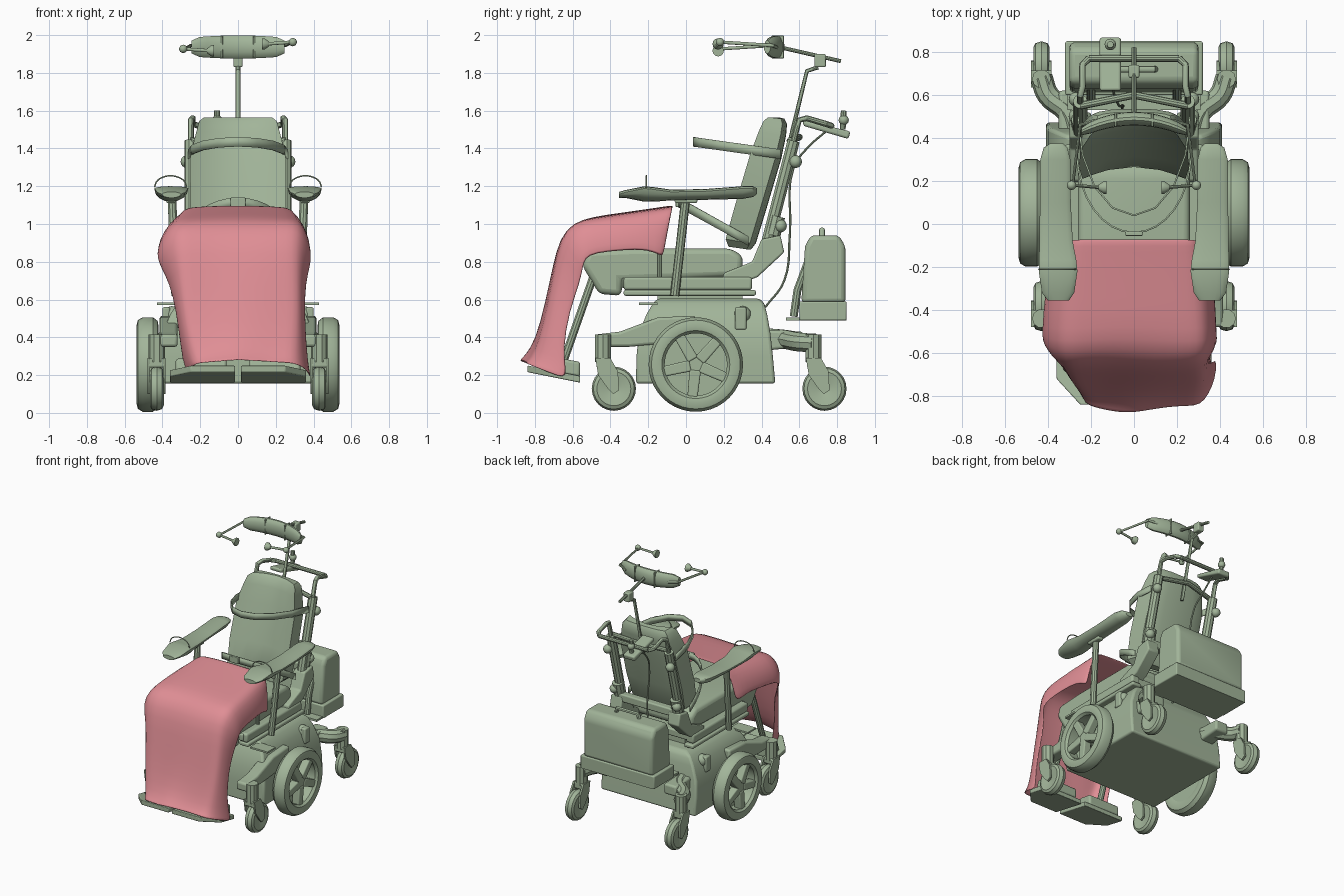
import bpy, bmesh, math
from math import sin, cos, pi


def material(name, rgb):
    m = bpy.data.materials.new(name)
    m.diffuse_color = (*rgb, 1)
    return m


GREEN = material("sage_green", (0.36, 0.46, 0.32))
PINK = material("blanket_pink", (0.74, 0.27, 0.30))


def finish(ob, angle=35):
    bpy.ops.object.select_all(action='DESELECT')
    ob.select_set(True)
    bpy.context.view_layer.objects.active = ob
    if ob.type == 'CURVE':
        bpy.ops.object.convert(target='MESH')
        ob = bpy.context.object
    bpy.ops.object.shade_smooth_by_angle(angle=math.radians(angle))
    return ob


def mesh(name, verts, faces, mat=GREEN, bevel=0, solid=0, subsurf=0):
    bm = bmesh.new()
    vs = [bm.verts.new(v) for v in verts]
    for f in faces:
        bm.faces.new([vs[i] for i in f])
    bmesh.ops.recalc_face_normals(bm, faces=bm.faces)
    me = bpy.data.meshes.new(name)
    bm.to_mesh(me)
    bm.free()
    me.materials.append(mat)
    ob = bpy.data.objects.new(name, me)
    bpy.context.collection.objects.link(ob)
    finish(ob, 80 if subsurf else 35)
    if solid:
        mod = ob.modifiers.new("thickness", 'SOLIDIFY')
        mod.thickness, mod.offset = solid, 0
    if bevel:
        mod = ob.modifiers.new("bevel", 'BEVEL')
        mod.width, mod.segments = bevel, 3
    if subsurf:
        ob.modifiers.new("smooth", 'SUBSURF').levels = subsurf
        ob.modifiers["smooth"].render_levels = subsurf
    return ob


def loft(name, rings, wrap=False, closed=True, cap=True, **kw):
    n, k = len(rings[0]), len(rings)
    faces = [(i * n + j, i * n + (j + 1) % n, (i + 1) % k * n + (j + 1) % n, (i + 1) % k * n + j)
             for i in range(k if wrap else k - 1) for j in range(n if closed else n - 1)]
    if cap and closed and not wrap:
        faces += [tuple(range(n)), tuple(range((k - 1) * n, k * n))]
    return mesh(name, [p for r in rings for p in r], faces, **kw)


def extrude(name, yz, x0, x1, **kw):
    return loft(name, [[(x, y, z) for y, z in yz] for x in (x0, x1)], **kw)


def box(name, x, y, z, **kw):
    return extrude(name, [(y[0], z[0]), (y[1], z[0]), (y[1], z[1]), (y[0], z[1])], *x, **kw)


def tube(name, pts, r, smooth=False):
    cu = bpy.data.curves.new(name, 'CURVE')
    cu.dimensions = '3D'
    cu.bevel_depth, cu.bevel_resolution, cu.use_fill_caps = r, 3, True
    cu.resolution_u = 5
    sp = cu.splines.new('BEZIER')
    sp.bezier_points.add(len(pts) - 1)
    for b, p in zip(sp.bezier_points, pts):
        b.co = p
        b.handle_left_type = b.handle_right_type = 'AUTO' if smooth else 'VECTOR'
    cu.materials.append(GREEN)
    ob = bpy.data.objects.new(name, cu)
    bpy.context.collection.objects.link(ob)
    return finish(ob)


def ball(name, c, r):
    return loft(name, [[(c[0] + r * sin(a) * cos(b * pi / 6), c[1] + r * sin(a) * sin(b * pi / 6), c[2] + r * cos(a))
                        for b in range(12)] for a in [0.05 + i * (pi - 0.1) / 8 for i in range(9)]])


def lathe_x(name, prof, cy, cz, n=32):
    """Revolve closed (x, radius) profile about an axle along x."""
    return loft(name, [[(x, cy + r * cos(a), cz + r * sin(a)) for x, r in prof]
                       for a in [2 * pi * i / n for i in range(n)]], wrap=True)


def strap(name, y0, depth, z0, rise, w, h, n):
    ts = [pi * i / n for i in range(n + 1)]
    return loft(name, [[(w * cos(t), y0 - depth * sin(t), z0 + rise * sin(t) + d) for d in (-h / 2, h / 2)]
                       for t in ts], closed=False, solid=0.008)


# Power base
body_yz = [(0.155, -0.265, 0.473, 0.41), (0.3, -0.262, 0.46, 0.41), (0.42, -0.25, 0.447, 0.40),
           (0.52, -0.21, 0.43, 0.36), (0.58, -0.175, 0.415, 0.32), (0.605, -0.15, 0.39, 0.27)]
loft("power_base", [[(-w, a, z), (w, a, z), (w, b, z), (-w, b, z)] for z, a, b, w in body_yz], bevel=0.015)
for s in (-1, 1):
    # Drive wheels with a dished disc and five spokes
    tire = [(0.43, 0.165), (0.42, 0.2), (0.425, 0.23), (0.45, 0.25), (0.505, 0.25), (0.53, 0.235),
            (0.538, 0.205), (0.533, 0.18), (0.515, 0.165)]
    lathe_x("drive_tire", [(s * x, r) for x, r in tire], 0.052, 0.256, 40)
    lathe_x("wheel_disc", [(s * x, r) for x, r in ((0.43, 0.01), (0.43, 0.18), (0.44, 0.18), (0.44, 0.01))], 0.052, 0.256)
    tube("wheel_hub", [(s * 0.38, 0.052, 0.256), (s * 0.515, 0.052, 0.256)], 0.055)
    for i in range(5):
        a = 2 * pi * i / 5 + 0.84
        c, d = cos(a), sin(a)
        extrude("wheel_spoke", [(0.052 + c * r - d * w, 0.256 + d * r + c * w)
                for r, w in ((0.03, -0.03), (0.175, -0.027), (0.175, 0.027), (0.03, 0.03))], s * 0.46, s * 0.52, bevel=0.008)
    # Casters, front and rear
    for dy in (0, 1.115):
        cas = [(0.41, 0.005), (0.4, 0.05), (0.393, 0.09), (0.402, 0.108), (0.43, 0.117), (0.458, 0.108),
               (0.467, 0.09), (0.46, 0.05), (0.45, 0.005)]
        lathe_x("caster_wheel", [(s * x, r) for x, r in cas], dy - 0.382, 0.128, 24)
        tube("caster_pivot", [(s * 0.43, dy - 0.44, 0.27), (s * 0.43, dy - 0.44, 0.415)], 0.044)
        fork = [(-0.48, 0.29), (-0.40, 0.29), (-0.36, 0.22), (-0.355, 0.12), (-0.385, 0.1), (-0.415, 0.13), (-0.465, 0.2)]
        for x in (0.383, 0.465):
            extrude("caster_fork", [(y + dy, z) for y, z in fork], s * x, s * (x + 0.014))
        box("fork_crown", (s * 0.383, s * 0.479), (dy - 0.475, dy - 0.4), (0.24, 0.29), bevel=0.01)
    extrude("front_arm", [(-0.48, 0.35), (-0.48, 0.415), (-0.35, 0.43), (-0.15, 0.505), (0.05, 0.515), (0.05, 0.38), (-0.3, 0.35)],
            s * 0.32, s * 0.415, bevel=0.015)
    tube("rear_arm", [(s * 0.27, 0.4, 0.4), (s * 0.31, 0.52, 0.39), (s * 0.4, 0.6, 0.375), (s * 0.43, 0.68, 0.37)], 0.052, True)
    extrude("rear_arm_cover", [(0.42, 0.33), (0.42, 0.44), (0.62, 0.43), (0.62, 0.35)], s * 0.24, s * 0.35, bevel=0.015)
    box("base_side_clip", (s * 0.36, s * 0.4), (0.26, 0.32), (0.44, 0.56), bevel=0.01)
    ball("side_knob", (s * 0.35, 0.3, 0.52), 0.045)
    box("side_tab", (s * 0.28, s * 0.43), (-0.25, -0.15), (0.572, 0.585))
    # Seat rails and back brackets
    box("seat_rail", (s * 0.24, s * 0.32), (-0.33, 0.37), (0.62, 0.65), bevel=0.01)
    box("upper_seat_rail", (s * 0.24, s * 0.31), (-0.33, 0.35), (0.65, 0.72), bevel=0.015)
    tube("seat_post", [(s * 0.27, -0.14, 0.68), (s * 0.27, -0.14, 0.85)], 0.012)
    extrude("back_bracket", [(0.18, 0.64), (0.38, 0.72), (0.52, 0.85), (0.5, 0.94), (0.4, 0.92), (0.35, 0.8), (0.2, 0.74)],
            s * 0.2, s * 0.3, bevel=0.01)
    # Back canes, clamps and push handles
    tube("back_cane", [(s * 0.25, 0.43, 0.9), (s * 0.25, 0.57, 1.44)], 0.034)
    tube("push_handle", [(s * 0.25, 0.5, 1.15), (s * 0.25, 0.585, 1.5), (s * 0.25, 0.6, 1.55), (s * 0.24, 0.64, 1.56),
                         (s * 0.24, 0.74, 1.53), (s * 0.21, 0.77, 1.52)], 0.016)
    for y, z in ((0.5, 0.99), (0.58, 1.33)):
        ball("cane_knob", (s * 0.27, y, z), 0.034)
    tube("cane_clamp", [(s * 0.25, 0.46, 0.94), (s * 0.25, 0.485, 1.04)], 0.042)
    # Armrest pad, bracket, post and wire guard
    st = [(-0.355, 0.352, 0.05, 1.17, 0.02), (-0.32, 0.353, 0.075, 1.18, 0.03), (-0.22, 0.353, 0.09, 1.2, 0.07),
          (-0.17, 0.355, 0.087, 1.195, 0.065), (-0.08, 0.362, 0.077, 1.182, 0.045), (0.1, 0.366, 0.072, 1.185, 0.045),
          (0.3, 0.366, 0.07, 1.2, 0.055), (0.355, 0.365, 0.055, 1.2, 0.045), (0.375, 0.36, 0.03, 1.19, 0.02)]
    loft("armrest_pad", [[(s * (c + w * cos(a)), y, z - 0.012 + (0.012 if sin(a) > 0 else h) * sin(a))
                          for a in [2 * pi * i / 16 for i in range(16)]] for y, c, w, z, h in st])
    box("armrest_bracket", (s * 0.33, s * 0.38), (-0.06, 0.06), (1.11, 1.15), bevel=0.01)
    tube("armrest_post", [(s * 0.35, 0.0, 1.15), (s * 0.33, -0.06, 0.62)], 0.024)
    tube("wire_guard", [(s * (0.357 + 0.085 * cos(pi * i / 6)), -0.21, 1.195 + 0.06 * sin(pi * i / 6))
                        for i in range(7)], 0.004, True)
    # Leg hangers and footplates
    tube("leg_hanger", [(s * 0.22, -0.47, 0.78), (s * 0.22, -0.66, 0.24)], 0.022)
    plan = [(0.015, -0.56), (0.36, -0.56), (0.36, -0.72), (0.25, -0.84), (0.015, -0.84)]
    loft("footplate", [[(s * x, y, 0.16 - 0.2 * (y + 0.56) + d) for x, y in plan] for d in (0, 0.035)], bevel=0.006)
    extrude("heel_pad", [(-0.69, 0.21), (-0.56, 0.19), (-0.56, 0.27), (-0.67, 0.29)], s * 0.06, s * 0.33, bevel=0.015)
    # Head switch arms
    z = 1.945 + 0.018 * s
    tube("switch_arm", [(s * 0.18, 0.48, 1.935), (s * 0.25, 0.46, 1.945), (s * 0.285, 0.18, z), (s * 0.15, 0.17, z - 0.01)], 0.009)
    ball("switch_joint", (s * 0.29, 0.18, z), 0.022)
    loft("switch_button", [[(s * x, 0.17 + r * cos(i * pi / 6), z - 0.01 + r * sin(i * pi / 6)) for i in range(12)]
                           for x, r in ((0.165, 0.012), (0.14, 0.03), (0.128, 0.03))])

# Seat pan, cushion and pedestal
box("seat_pedestal", (-0.2, 0.2), (-0.15, 0.3), (0.58, 0.66))
box("seat_pan", (-0.28, 0.28), (-0.34, 0.34), (0.66, 0.715), bevel=0.01)
extrude("seat_cushion", [(-0.34, 0.7), (-0.34, 0.62), (-0.46, 0.63), (-0.55, 0.78), (-0.52, 0.86), (-0.3, 0.87),
                         (0.24, 0.87), (0.3, 0.83), (0.3, 0.74), (0.25, 0.72)], -0.26, 0.26, bevel=0.03)

# Curved backrest
rings = []
for z, f, th, w in [(0.88, 0.225, 0.12, 0.2), (0.92, 0.21, 0.16, 0.24), (1.1, 0.26, 0.165, 0.255), (1.37, 0.34, 0.165, 0.25),
                    (1.49, 0.385, 0.145, 0.22), (1.545, 0.41, 0.125, 0.205), (1.565, 0.435, 0.085, 0.18)]:
    us = [-1, -0.85, -0.5, 0, 0.5, 0.85, 1]
    rings.append([(w * u, f + 0.055 * (1 - u * u), z) for u in us]
                 + [(w * u * 0.94, f + th * (1 - 0.2 * u ** 4), z - 0.2 * (th - 0.05)) for u in reversed(us)])
loft("backrest", rings)
box("back_crossbar", (-0.27, 0.27), (0.44, 0.5), (0.9, 0.96), bevel=0.01)
strap("chest_strap", 0.5, 0.46, 1.37, 0.065, 0.26, 0.05, 8)
strap("lap_strap", 0.33, 0.37, 0.91, 0.205, 0.265, 0.05, 16)
box("strap_buckle", (-0.04, 0.04), (-0.055, -0.035), (1.09, 1.14), bevel=0.005)

# Rear handle bar with control stick
tube("handle_bar", [(-0.21, 0.77, 1.52), (0.21, 0.77, 1.52)], 0.016)
tube("upper_crossbar", [(-0.25, 0.55, 1.44), (0, 0.6, 1.46), (0.25, 0.55, 1.44)], 0.018)
extrude("control_panel", [(0.62, 1.52), (0.62, 1.55), (0.87, 1.49), (0.86, 1.45)], -0.16, -0.06, bevel=0.012)
tube("control_stick", [(-0.11, 0.83, 1.5), (-0.11, 0.835, 1.6)], 0.016)
ball("stick_knob", (-0.11, 0.835, 1.55), 0.027)
tube("control_cable", [(-0.1, 0.74, 1.49), (-0.1, 0.64, 1.4), (-0.08, 0.57, 1.3), (-0.05, 0.55, 0.95),
                       (-0.05, 0.52, 0.7), (0, 0.42, 0.56)], 0.006, True)

# Headrest with post
tube("headrest_post", [(0, 0.53, 1.35), (0, 0.565, 1.5), (0, 0.64, 1.81), (0, 0.7, 1.83)], 0.012)
box("post_clamp", (-0.025, 0.025), (0.68, 0.74), (1.83, 1.9), bevel=0.008)
tube("headrest_link", [(0, 0.82, 1.862), (0, 0.5, 1.935)], 0.011)
rings = []
for i in range(13):
    u = -1 + i / 6
    k = 0.55 if abs(u) == 1 else 1 - 0.2 * u * u
    rings.append([(0.245 * u, 0.49 - 0.06 * u * u + 0.032 * k * cos(a), 1.937 + 0.063 * k * sin(a))
                  for a in [2 * pi * j / 14 for j in range(14)]])
loft("headrest_pad", rings)
for x in (-0.085, 0.085):
    box("headrest_seam", (x - 0.005, x + 0.005), (0.452, 0.518), (1.877, 1.997), bevel=0.004)

# Rear tray with equipment bag
box("rear_tray", (-0.32, 0.32), (0.6, 0.85), (0.49, 0.59), bevel=0.008)
box("tray_lip", (-0.31, 0.31), (0.53, 0.85), (0.49, 0.505))
extrude("equipment_bag", [(0.61, 0.58), (0.845, 0.58), (0.845, 0.88), (0.81, 0.94), (0.66, 0.94), (0.63, 0.88)],
        -0.3, 0.3, bevel=0.025)
tube("bag_handle", [(-0.1, 0.72, 0.93), (-0.09, 0.72, 0.97), (0.09, 0.72, 0.97), (0.1, 0.72, 0.93)], 0.015)
for x in (-0.2, 0.2):
    tube("bag_strap", [(x, 0.57, 0.51), (x, 0.59, 0.65), (x, 0.68, 0.89)], 0.022)

# Draped blanket: y, z, top half width, left edge, right edge, edge offset in y and z
drape = [(-0.07, 1.095, 0.28, 0.34, 0.33, -0.05, -0.25), (-0.13, 1.085, 0.285, 0.37, 0.35, 0, -0.25),
         (-0.2, 1.075, 0.29, 0.39, 0.36, 0, -0.2), (-0.34, 1.055, 0.3, 0.415, 0.375, 0, -0.185),
         (-0.49, 1.035, 0.31, 0.425, 0.38, 0, -0.18), (-0.59, 1.005, 0.31, 0.425, 0.385, 0.05, -0.19),
         (-0.66, 0.92, 0.3, 0.41, 0.38, 0.11, -0.15), (-0.695, 0.77, 0.29, 0.36, 0.355, 0.13, -0.09),
         (-0.735, 0.57, 0.28, 0.325, 0.35, 0.12, -0.03), (-0.785, 0.38, 0.25, 0.3, 0.36, 0.14, -0.04),
         (-0.84, 0.3, 0.23, 0.28, 0.375, 0.2, -0.05), (-0.868, 0.28, 0.22, 0.265, 0.385, 0.22, -0.07)]
rings = []
for i, (y, z, w, el, er, dy, dz) in enumerate(drape):
    row = []
    for j in range(17):
        u = -1 + j / 8
        e = er if u > 0 else el
        t = max(0, i - 6) / 5 * (u > 0)
        side = max(0, abs(u) - 0.6) / 0.4
        wt = w + 0.08 * t
        x = math.copysign(wt * abs(u) / 0.6 if abs(u) < 0.6 else wt + (e - wt) * sin(side * pi / 2), u)
        fold = 0.012 * sin(5.5 * u + 0.5 * i) * i / 11
        row.append((x, y + dy * side ** 1.3 + fold + 0.02 * abs(u) * (i > 9),
                    z + dz * side ** 1.4 - 0.03 * abs(u) * (i > 9) - 0.03 * min(abs(u), 0.6) ** 2 * (i < 5)))
    rings.append(row)
loft("blanket", rings, closed=False, mat=PINK, solid=0.01, subsurf=1)
